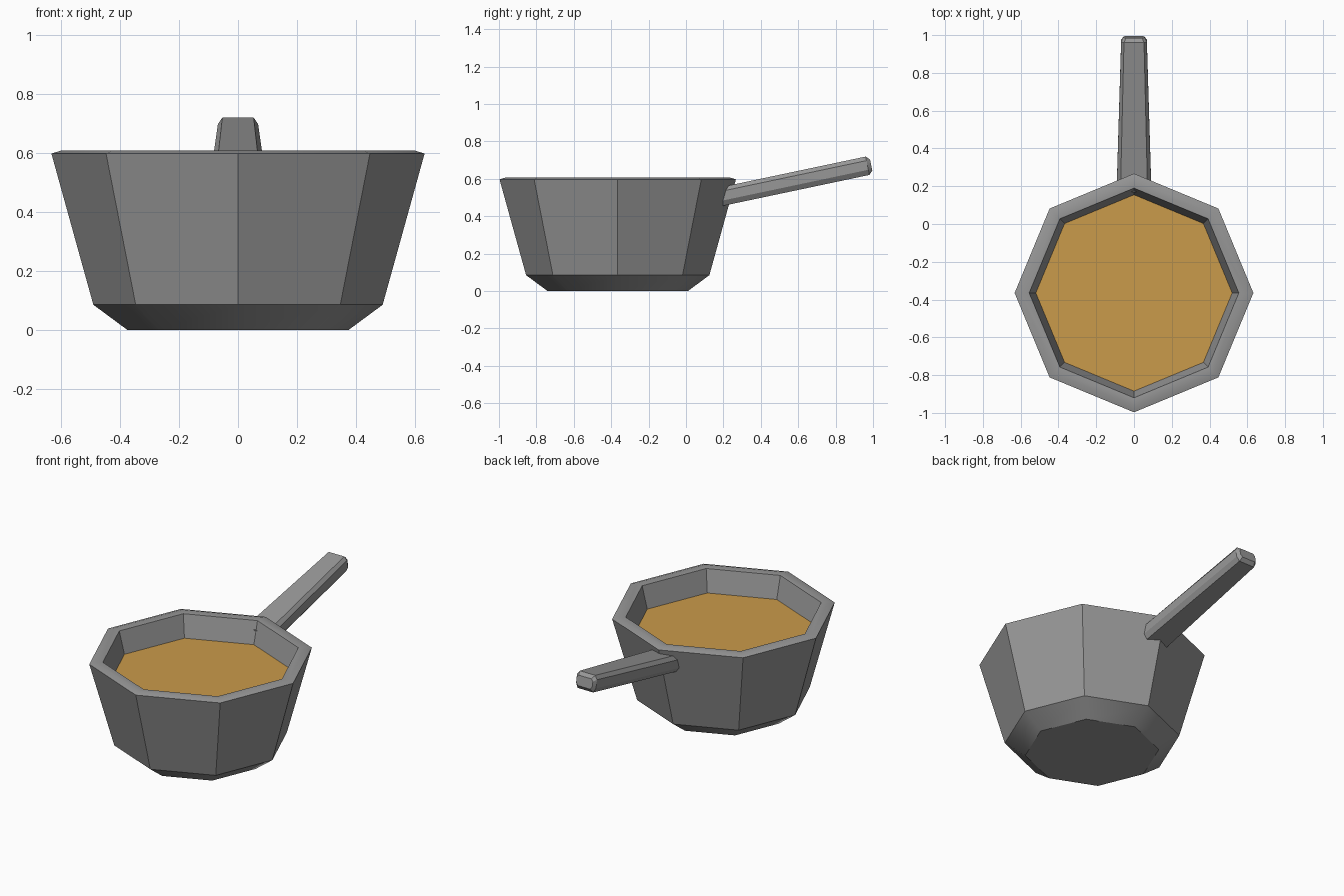
import bpy, bmesh
from math import cos, sin, pi, radians
from mathutils import Vector

cube = bpy.data.objects.get("Cube")
if cube:
    bpy.data.objects.remove(cube, do_unlink=True)

POT_Y = -0.365
SIDES = 8


def make_material(name, rgb):
    mat = bpy.data.materials.new(name)
    mat.use_nodes = True
    mat.diffuse_color = (*rgb, 1)
    mat.node_tree.nodes["Principled BSDF"].inputs["Base Color"].default_value = (*rgb, 1)
    return mat


def loft(name, rings, mat, cap_start=True, cap_end=True):
    """Skin a list of rings of points into one closed-sided object."""
    bm = bmesh.new()
    loops = [[bm.verts.new(p) for p in ring] for ring in rings]
    for a, b in zip(loops, loops[1:]):
        for i in range(len(a)):
            j = (i + 1) % len(a)
            bm.faces.new((a[i], a[j], b[j], b[i]))
    if cap_start:
        bm.faces.new(loops[0][::-1])
    if cap_end:
        bm.faces.new(loops[-1])
    bmesh.ops.recalc_face_normals(bm, faces=bm.faces)
    mesh = bpy.data.meshes.new(name)
    bm.to_mesh(mesh)
    bm.free()
    mesh.materials.append(mat)
    obj = bpy.data.objects.new(name, mesh)
    bpy.context.collection.objects.link(obj)
    bpy.ops.object.select_all(action="DESELECT")
    obj.select_set(True)
    bpy.context.view_layer.objects.active = obj
    bpy.ops.object.shade_smooth_by_angle(angle=radians(30))
    return obj


def octagon(radius, z):
    return [(radius * cos(2 * pi * i / SIDES), POT_Y + radius * sin(2 * pi * i / SIDES), z)
            for i in range(SIDES)]


steel = make_material("grey metal", (0.31, 0.31, 0.31))
broth = make_material("amber soup", (0.59, 0.325, 0.07))

# Pot: chamfered foot, flared wall, softened rim, inner wall and floor
pot_profile = [(0.375, 0), (0.49, 0.085), (0.632, 0.597), (0.60, 0.607),
               (0.555, 0.603), (0.515, 0.45)]
loft("pot", [octagon(r, z) for r, z in pot_profile], steel)

# Soup surface
loft("soup", [octagon(0.518, 0.455), octagon(0.52, 0.468)], broth)

# Handle: tapered bar with chamfered edges, rising towards the back
start, end = Vector((0, 0.18, 0.503)), Vector((0, 0.99, 0.674))
axis = (end - start).normalized()
up = Vector((1, 0, 0)).cross(axis)
half_section = [(0.78, 0.05), (1, 0.028), (1, -0.022), (0.78, -0.05)]


def handle_ring(distance, width, height=1):
    right = [(w * width, h * height) for w, h in half_section]
    outline = right + [(-w, h) for w, h in reversed(right)]
    return [start + axis * distance + Vector((w, 0, 0)) + up * h for w, h in outline]


length = (end - start).length
loft("handle", [handle_ring(0, 0.092), handle_ring(length - 0.02, 0.068),
                handle_ring(length, 0.055, 0.6)], steel)
